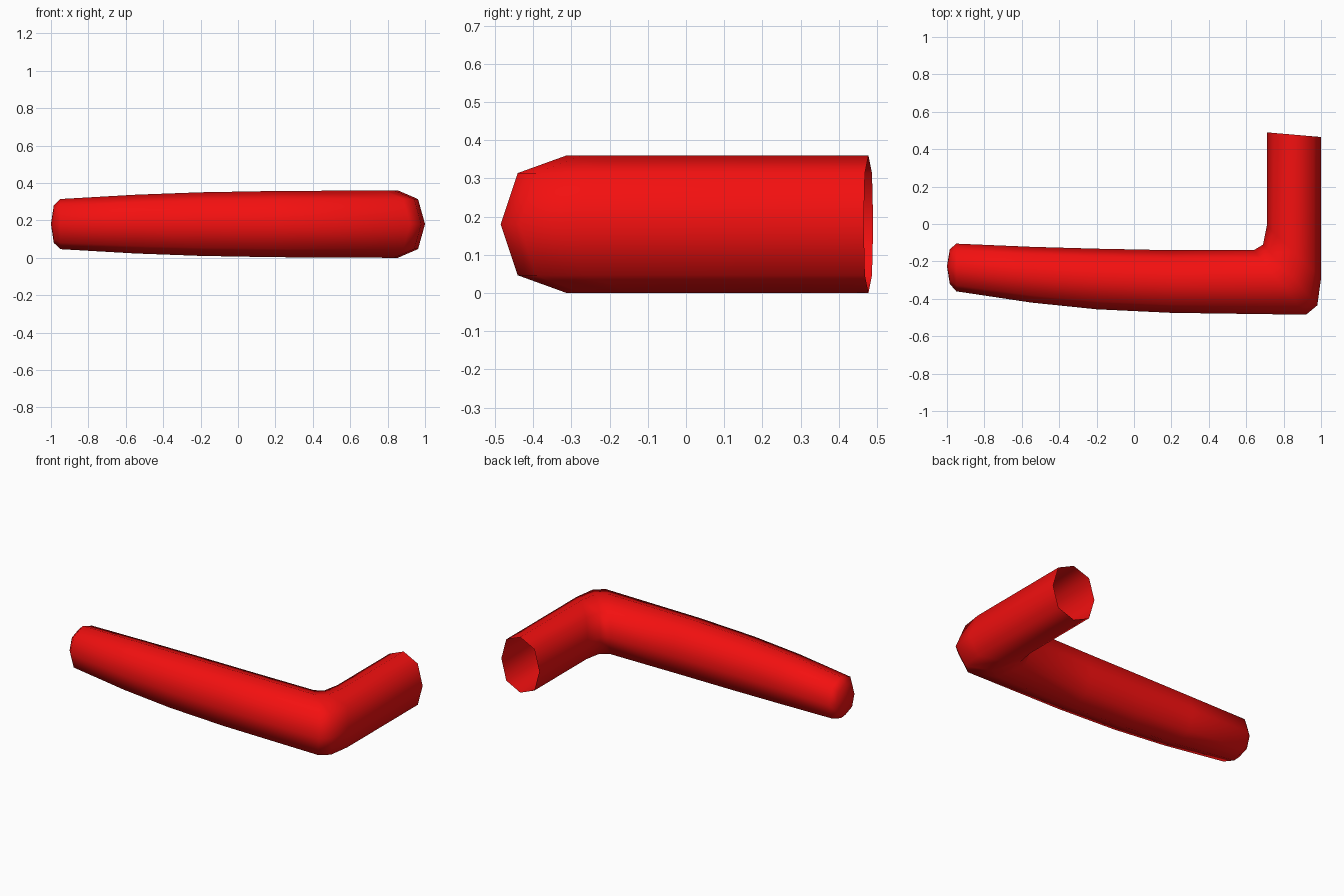
import bpy, bmesh, math

if "Cube" in bpy.data.objects:
    bpy.data.objects.remove(bpy.data.objects["Cube"])

SIDES = 8
MID_Z = 0.18

# Stations along the lever: (inner x, inner y), (outer x, outer y), half height
stations = [
    ((0.71, 0.49), (1.0, 0.465), 0.18),       # open end of the shank
    ((0.71, -0.01), (1.0, -0.29), 0.18),      # start of the elbow
    ((0.69, -0.11), (0.98, -0.435), 0.18),
    ((0.64, -0.14), (0.92, -0.485), 0.18),    # end of the elbow
    ((0.2, -0.14), (0.2, -0.475), 0.177),     # tapering grip
    ((-0.2, -0.132), (-0.2, -0.456), 0.17),
    ((-0.55, -0.122), (-0.55, -0.42), 0.157),
    ((-0.95, -0.105), (-0.95, -0.36), 0.134),
    ((-0.985, -0.135), (-0.985, -0.32), 0.10),  # rounded tip
]


def ring(bm, inner, outer, half_height):
    """Slightly squared octagon spanning the inner and outer points."""
    verts = []
    for i in range(SIDES):
        a = math.tau * i / SIDES
        k = 1.05 if i % 2 else 1.0
        t = 0.5 + 0.5 * k * math.cos(a)
        verts.append(bm.verts.new((
            inner[0] + (outer[0] - inner[0]) * t,
            inner[1] + (outer[1] - inner[1]) * t,
            MID_Z + half_height * k * math.sin(a))))
    return verts


# Bent lever handle, open at the shank end
bm = bmesh.new()
rings = [ring(bm, *s) for s in stations]
for a, b in zip(rings, rings[1:]):
    for i in range(SIDES):
        j = (i + 1) % SIDES
        bm.faces.new((a[i], a[j], b[j], b[i]))

# Domed tip
tip = bm.verts.new((-1.0, -0.225, MID_Z))
last = rings[-1]
for i in range(SIDES):
    bm.faces.new((last[i], last[(i + 1) % SIDES], tip))

bmesh.ops.recalc_face_normals(bm, faces=bm.faces)
for f in bm.faces:
    f.smooth = True
mesh = bpy.data.meshes.new("lever_handle")
bm.to_mesh(mesh)
bm.free()

# Red finish
red = bpy.data.materials.new("red")
red.diffuse_color = (0.9, 0.005, 0.005, 1)
red.use_nodes = True
red.node_tree.nodes["Principled BSDF"].inputs["Base Color"].default_value = red.diffuse_color
mesh.materials.append(red)
handle = bpy.data.objects.new("lever_handle", mesh)
bpy.context.collection.objects.link(handle)
